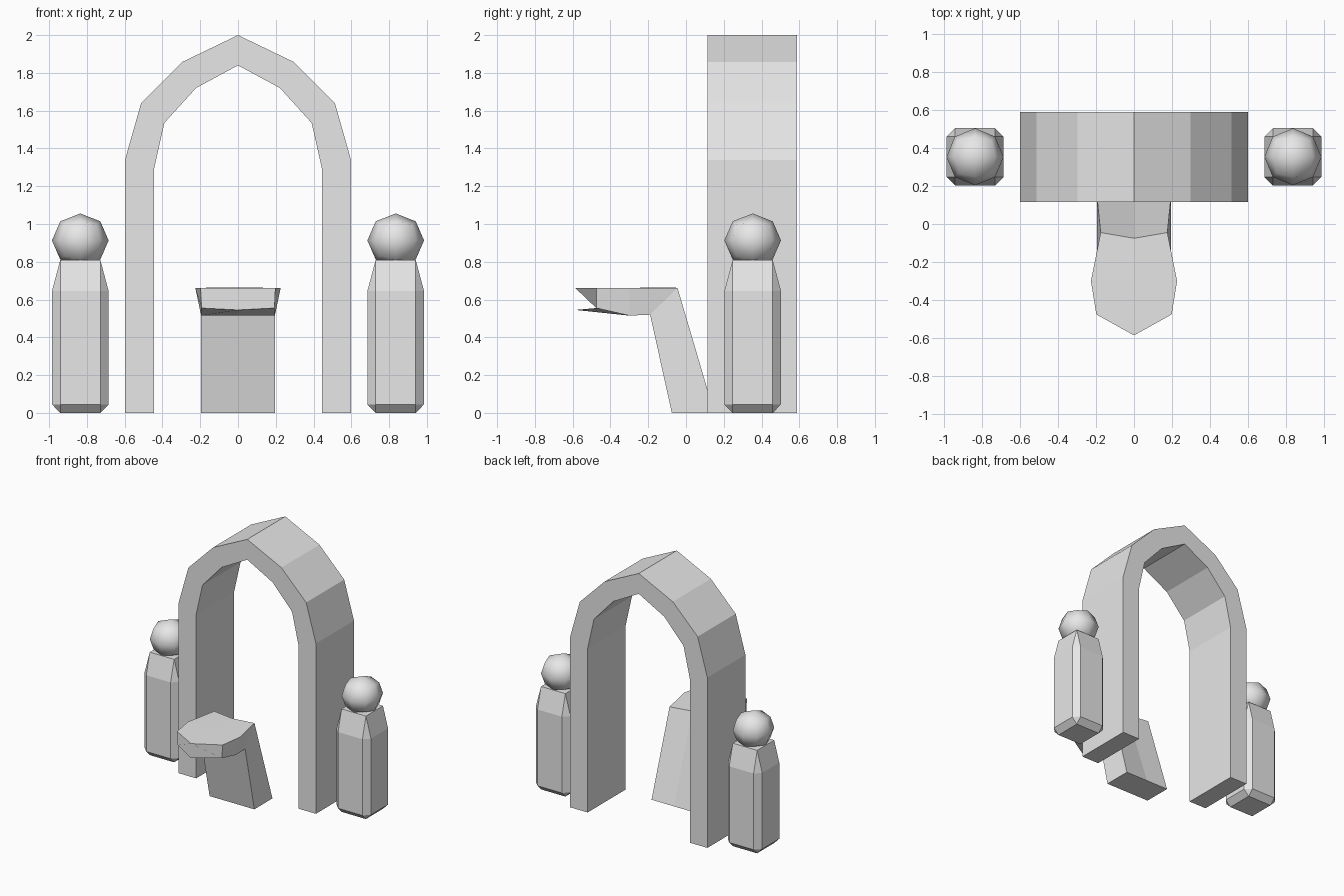
import bpy, bmesh, math
from mathutils import Vector

cube = bpy.data.objects.get("Cube")
if cube:
    bpy.data.objects.remove(cube, do_unlink=True)

stone = bpy.data.materials.new("grey_stone")
stone.use_nodes = True
GREY = (0.8, 0.8, 0.8, 1)
stone.diffuse_color = GREY
stone.node_tree.nodes["Principled BSDF"].inputs["Base Color"].default_value = GREY


def finish(bm, name, location=(0, 0, 0), smooth=False):
    """Turn a bmesh into a named object with the stone material."""
    if not smooth:
        bmesh.ops.dissolve_limit(bm, angle_limit=math.radians(1),
                                 verts=bm.verts[:], edges=bm.edges[:])
    bmesh.ops.recalc_face_normals(bm, faces=bm.faces[:])
    for f in bm.faces:
        f.smooth = smooth
    mesh = bpy.data.meshes.new(name)
    bm.to_mesh(mesh)
    bm.free()
    mesh.materials.append(stone)
    obj = bpy.data.objects.new(name, mesh)
    obj.location = location
    bpy.context.collection.objects.link(obj)
    return obj


def loft(rings, cap=True):
    """Skin a list of closed rings with equal point counts."""
    bm = bmesh.new()
    rows = [[bm.verts.new(p) for p in ring] for ring in rings]
    n = len(rows[0])
    for a, b in zip(rows, rows[1:]):
        for i in range(n):
            j = (i + 1) % n
            bm.faces.new((a[i], a[j], b[j], b[i]))
    if cap:
        bm.faces.new(rows[0])
        bm.faces.new(rows[-1])
    return bm


# Pointed arch: paired outer and inner points, swept from front to back
FRONT, BACK = 0.115, 0.588
half = [((0.598, 0), (0.445, 0)), ((0.598, 1.34), (0.445, 1.29)),
        ((0.513, 1.64), (0.39, 1.535)), ((0.297, 1.857), (0.222, 1.72)),
        ((0, 2), (0, 1.84))]
path = half + [((-o[0], o[1]), (-i[0], i[1])) for o, i in reversed(half[:-1])]
sections = [[(o[0], FRONT, o[1]), (o[0], BACK, o[1]),
             (i[0], BACK, i[1]), (i[0], FRONT, i[1])] for o, i in path]
finish(loft(sections), "arch")


# Leaning pedestal that bends forward into a pointed seat
def seat_ring(top, top_mid, low_mid, low):
    flip = lambda p: (-p[0], p[1], p[2])
    return [top, (0, *top_mid), flip(top), flip(low), (0, *low_mid), low]


finish(loft([
    seat_ring((0.195, 0.15, 0), (0.15, 0), (-0.075, 0), (0.195, -0.075, 0)),
    seat_ring((0.175, -0.045, 0.662), (-0.075, 0.664), (-0.19, 0.52), (0.195, -0.19, 0.52)),
    seat_ring((0.226, -0.3, 0.662), (-0.3, 0.662), (-0.3, 0.515), (0.195, -0.3, 0.515)),
    seat_ring((0.198, -0.475, 0.66), (-0.585, 0.66), (-0.585, 0.545), (0.193, -0.475, 0.555)),
]), "seat_and_pedestal")


# Bevelled post with a faceted ball on top, one on each side
def post(name, x, y):
    wide, narrow = 0.15, 0.106
    bm = bmesh.new()
    for sx in (-1, 1):
        for sy in (-1, 1):
            for z in (0, 0.81):
                bm.verts.new((sx * narrow, sy * narrow, z))
            for z in (0.045, 0.645):
                bm.verts.new((sx * wide, sy * narrow, z))
                bm.verts.new((sx * narrow, sy * wide, z))
    bmesh.ops.convex_hull(bm, input=bm.verts[:])
    finish(bm, name, (x, y, 0))


def ball(name, x, y):
    bm = bmesh.new()
    bmesh.ops.create_cube(bm, size=2)
    bmesh.ops.subdivide_edges(bm, edges=bm.edges[:], cuts=1, use_grid_fill=True)
    for v in bm.verts:
        d = v.co.normalized()
        v.co = Vector((d.x * 0.15, d.y * 0.15, d.z * 0.143))
    finish(bm, name, (x, y, 0.913), smooth=True)


for side, sign in (("left", 1), ("right", -1)):
    post(side + "_post", sign * 0.835, 0.353)
    ball(side + "_post_ball", sign * 0.835, 0.353)
